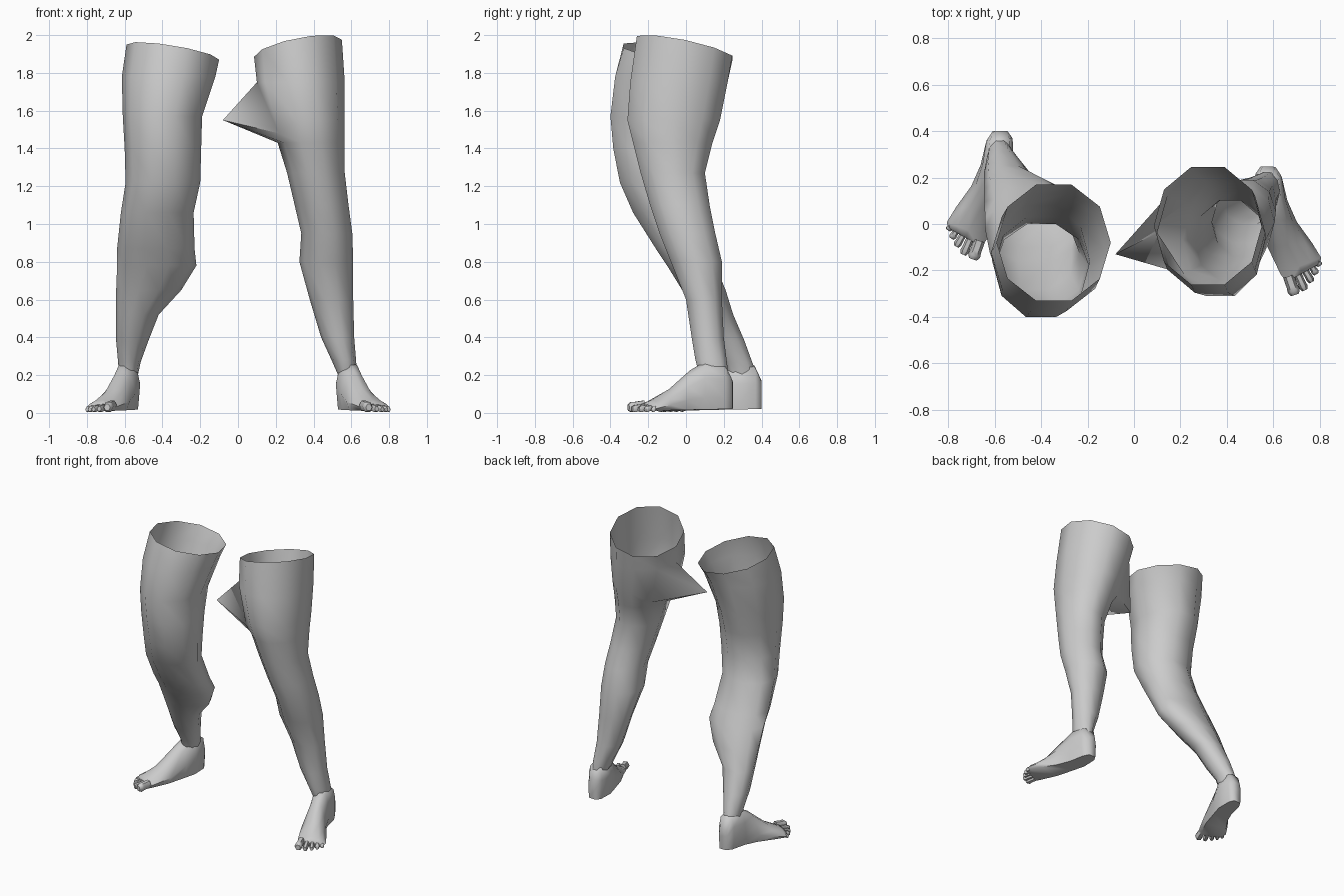
import bpy, bmesh
from math import sin, cos, pi
from mathutils import Vector

if "Cube" in bpy.data.objects:
    bpy.data.objects.remove(bpy.data.objects["Cube"])

SIDES = 10


def loft(name, rings, caps=False, angle=55):
    """Skin a list of closed rings into one smooth-shaded object."""
    bm = bmesh.new()
    loops = [[bm.verts.new(p) for p in ring] for ring in rings]
    n = len(loops[0])
    for a, b in zip(loops, loops[1:]):
        for i in range(n):
            j = (i + 1) % n
            bm.faces.new((a[i], a[j], b[j], b[i]))
    if caps:
        bm.faces.new(loops[0])
        bm.faces.new(loops[-1])
    bmesh.ops.recalc_face_normals(bm, faces=bm.faces)
    mesh = bpy.data.meshes.new(name)
    bm.to_mesh(mesh)
    bm.free()
    obj = bpy.data.objects.new(name, mesh)
    bpy.context.collection.objects.link(obj)
    bpy.ops.object.select_all(action='DESELECT')
    obj.select_set(True)
    bpy.context.view_layer.objects.active = obj
    bpy.ops.object.shade_smooth_by_angle(angle=angle * pi / 180)
    return obj


def leg_ring(z, x0, x1, y0, y1, tx=0, ty=0):
    """Ten-sided cross-section filling the given extents, optionally tilted."""
    cx, cy, rx, ry = (x0 + x1) / 2, (y0 + y1) / 2, (x1 - x0) / 2, (y1 - y0) / 1.902
    ring = []
    for k in range(SIDES):
        a = 2 * pi * k / SIDES
        ring.append(Vector((cx + rx * cos(a), cy + ry * sin(a), z + tx * cos(a) + ty * sin(a))))
    return ring


# Legs: height, x range, y range (and tilt of the open top)
right = [
    (1.93, .085, .55, -.26, .245, .045, -.055), (1.75, .10, .565, -.295, .22),
    (1.55, .18, .565, -.31, .18), (1.43, .21, .565, -.28, .14),
    (1.27, .26, .565, -.24, .10), (1.10, .30, .585, -.19, .125),
    (.95, .335, .605, -.14, .155), (.80, .325, .61, -.08, .19),
    (.60, .38, .61, 0, .19), (.40, .44, .615, .03, .20),
    (.28, .495, .625, .05, .215), (.20, .53, .63, .07, .225), (.12, .545, .62, .10, .22)]
left = [
    (1.91, -.59, -.10, -.33, .17, -.04, -.035), (1.78, -.615, -.12, -.375, .13),
    (1.57, -.61, -.19, -.40, .08), (1.40, -.60, -.195, -.385, .03),
    (1.22, -.595, -.20, -.35, 0), (1.06, -.62, -.235, -.28, .03),
    (.87, -.64, -.23, -.16, .11), (.78, -.64, -.22, -.10, .155),
    (.65, -.645, -.30, -.02, .21), (.52, -.645, -.42, .06, .25),
    (.38, -.645, -.475, .13, .31), (.27, -.635, -.515, .20, .35),
    (.20, -.63, -.53, .22, .375), (.12, -.62, -.545, .25, .37)]

right_rings = [leg_ring(*r) for r in right]
right_rings[2][SIDES // 2] = Vector((-.08, -.13, 1.55))  # pulled-out point on inner thigh
for k in (-1, 1):
    right_rings[2][SIDES // 2 + k].z = 1.48
loft("right_leg", right_rings)
loft("left_leg", [leg_ring(*r) for r in left])

# Foot sections heel to ball: inner x, y, outer x, y, height, top broadness
foot = [
    (.545, .248, .608, .246, .17, 1), (.522, .215, .635, .205, .25, 1),
    (.518, .11, .66, .10, .275, .6), (.54, .03, .70, .01, .225, .2),
    (.575, -.10, .765, -.08, .125, 0), (.63, -.215, .805, -.145, .068, .3),
    (.655, -.25, .80, -.17, .05, .5)]
peaked = [(.08, 0), (.92, 0), (1, .25), (.86, .55), (.68, .85), (.45, 1), (.2, .85), (0, .4)]
broad = [(.08, 0), (.92, 0), (1, .25), (1, .7), (.88, .95), (.5, 1), (.12, .95), (0, .6)]
# Toes: base x, y, tip x, y, radius
toes = [
    (.665, -.225, .693, -.305, .027), (.70, -.205, .735, -.285, .019),
    (.73, -.19, .765, -.25, .017), (.757, -.17, .785, -.216, .016),
    (.78, -.15, .80, -.18, .014)]


def build_foot(side, sx, dy):
    place = lambda x, y, z: Vector((sx * x, y + dy, z))
    rings = []
    for i, (xi, yi, xo, yo, h, b) in enumerate(foot):
        sole = .022 - .002 * i
        section = [Vector(p).lerp(Vector(q), b) for p, q in zip(peaked, broad)]
        rings.append([place(xi + (xo - xi) * t, yi + (yo - yi) * t, sole + (h - sole) * f)
                      for t, f in section])
    loft(side + "_foot", rings, caps=True, angle=65)
    for n, (bx, by, tx, ty, r) in enumerate(toes):
        d = Vector((tx - bx, ty - by, 0))
        across = Vector((-d.y, d.x, 0)).normalized()
        rings = []
        for t, s in ((0, .9), (.55, .9), (.8, 1), (1, .65)):
            c = Vector((bx, by, r + .012 * (1 - t) + .002)) + d * t
            ring = [c + across * (r * s * cos(k * pi / 3)) + Vector((0, 0, r * s * sin(k * pi / 3) * 1.15))
                    for k in range(6)]
            rings.append([place(*p) for p in ring])
        loft(f"{side}_toe_{n + 1}", rings, caps=True)


build_foot("right", 1, 0)
build_foot("left", -1, .153)
